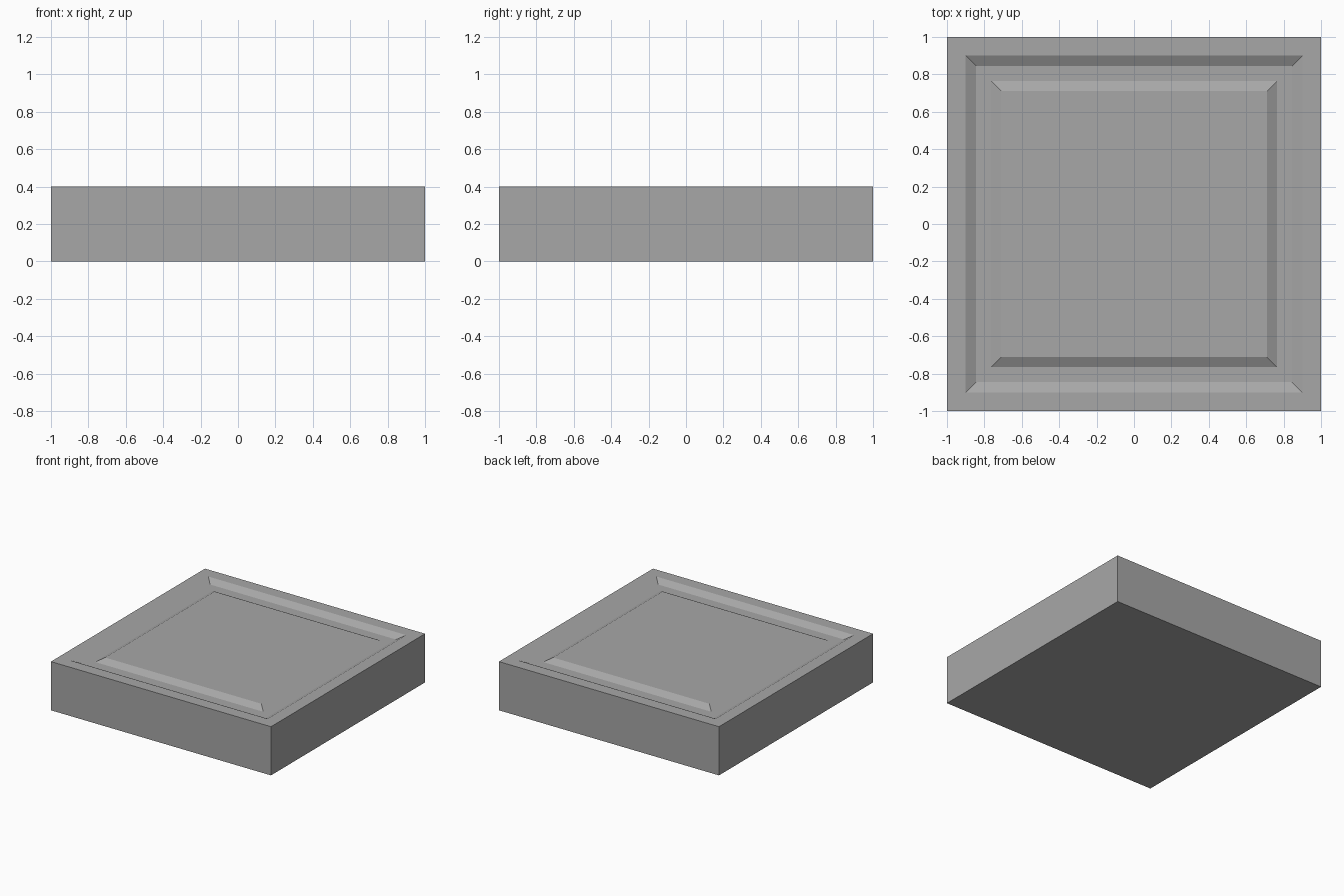
import bpy
import bmesh
from mathutils import Matrix

default_cube = bpy.data.objects.get("Cube")
if default_cube:
    bpy.data.objects.remove(default_cube, do_unlink=True)

HEIGHT = 0.4
GROOVE_DEPTH = 0.03

# Single plain grey
grey = bpy.data.materials.new("grey")
grey.use_nodes = True
grey.diffuse_color = (0.39, 0.39, 0.39, 1)
for node in grey.node_tree.nodes:
    if node.type == "BSDF_PRINCIPLED":
        node.inputs["Base Color"].default_value = grey.diffuse_color

# Square slab
bm = bmesh.new()
bmesh.ops.create_cube(bm, size=2, matrix=Matrix.Translation((0, 0, HEIGHT / 2))
                      @ Matrix.Diagonal((1, 1, HEIGHT / 2, 1)))
bm.normal_update()
panel = max(bm.faces, key=lambda f: f.calc_center_median().z)

# Step inward across the top: rim, slope down, groove floor, slope up to the panel
for width, level in ((0.1, HEIGHT),
                     (0.055, HEIGHT - GROOVE_DEPTH),
                     (0.08, HEIGHT - GROOVE_DEPTH),
                     (0.055, HEIGHT)):
    bmesh.ops.inset_region(bm, faces=[panel], thickness=width, use_even_offset=True)
    for vert in panel.verts:
        vert.co.z = level
    bm.normal_update()

mesh = bpy.data.meshes.new("grooved_slab")
bm.to_mesh(mesh)
bm.free()
mesh.materials.append(grey)
slab = bpy.data.objects.new("grooved_slab", mesh)
bpy.context.collection.objects.link(slab)
